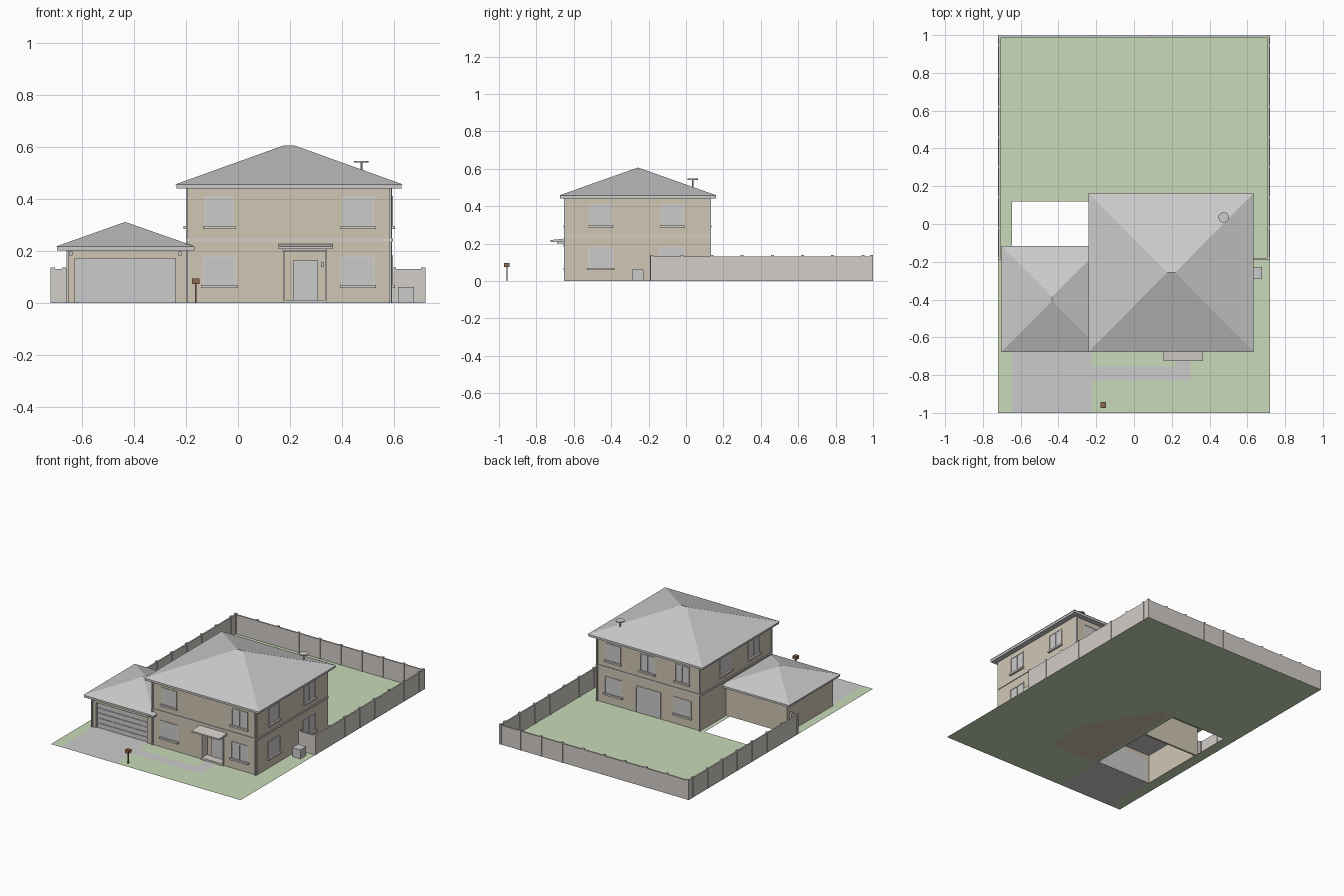
import bpy, bmesh, math

if "Cube" in bpy.data.objects:
    bpy.data.objects.remove(bpy.data.objects["Cube"])


def material(name, rgb):
    m = bpy.data.materials.new(name)
    m.diffuse_color = (*rgb, 1)
    m.use_nodes = True
    m.node_tree.nodes["Principled BSDF"].inputs["Base Color"].default_value = m.diffuse_color
    return m


WALL = material("beige_wall", (0.63, 0.565, 0.456))
TRIM = material("pale_trim", (0.66, 0.63, 0.60))
LAWN = material("lawn_green", (0.58, 0.71, 0.48))
FENCE = material("fence_pale", (0.65, 0.61, 0.58))
BROWN = material("brown", (0.26, 0.14, 0.08))


def finish(name, bm, mat=None):
    me = bpy.data.meshes.new(name)
    bmesh.ops.recalc_face_normals(bm, faces=bm.faces)
    bm.to_mesh(me)
    bm.free()
    ob = bpy.data.objects.new(name, me)
    if mat:
        me.materials.append(mat)
    bpy.context.collection.objects.link(ob)
    return ob


def boxes(name, items, mat=None):
    """One object from boxes given as (x0, x1, y0, y1, z0, z1)."""
    bm = bmesh.new()
    for x0, x1, y0, y1, z0, z1 in items:
        vs = bmesh.ops.create_cube(bm, size=1)["verts"]
        for v in vs:
            v.co = (x0 + (v.co.x + .5) * (x1 - x0), y0 + (v.co.y + .5) * (y1 - y0),
                    z0 + (v.co.z + .5) * (z1 - z0))
    return finish(name, bm, mat)


def prism(name, pts, vec, mat=None):
    """Flat polygon, extruded along vec if given."""
    bm = bmesh.new()
    f = bm.faces.new([bm.verts.new(p) for p in pts])
    if vec:
        r = bmesh.ops.extrude_face_region(bm, geom=[f], use_keep_orig=True)
        bmesh.ops.translate(bm, vec=vec, verts=[v for v in r["geom"] if isinstance(v, bmesh.types.BMVert)])
    elif f.normal.z < 0:
        f.normal_flip()
    return finish(name, bm, mat)


def hip_roof(name, x0, x1, y0, y1, z0, z1, ridge_a, ridge_b):
    bm = bmesh.new()
    for co in [(x0, y0, z0), (x1, y0, z0), (x1, y1, z0), (x0, y1, z0),
               (*ridge_a, z1), (*ridge_b, z1)]:
        bm.verts.new(co)
    bmesh.ops.convex_hull(bm, input=bm.verts)
    return finish(name, bm)


# House walls, with a recessed porch cut into the front
HX0, HX1, HY0, HY1 = -0.196, 0.592, -0.642, 0.123
house = boxes("house_walls", [(HX0, HX1, HY0, HY1, 0, 0.45)], WALL)
cutter = boxes("porch_cutter", [(0.18, 0.335, -0.7, -0.59, 0.012, 0.2)])
cutter.hide_render = True
mod = house.modifiers.new("porch", "BOOLEAN")
mod.object = cutter
mod.solver = "EXACT"
bpy.context.view_layer.update()
cut = bpy.data.meshes.new_from_object(house.evaluated_get(bpy.context.evaluated_depsgraph_get()))
house.modifiers.clear()
house.data = cut
bpy.data.objects.remove(cutter)


# Boxes placed on a wall: u along it, d outward depth, z up
def on_wall(side, u0, u1, d0, d1, z0, z1):
    return {"front": (u0, u1, HY0 - d1, HY0 - d0, z0, z1),
            "back": (u0, u1, HY1 + d0, HY1 + d1, z0, z1),
            "right": (HX1 + d0, HX1 + d1, u0, u1, z0, z1),
            "left": (HX0 - d1, HX0 - d0, u0, u1, z0, z1)}[side]


def window(name, side, u0, u1, z0, z1, sill=True):
    b, m = 0.007, (u0 + u1) / 2
    boxes(name + "_glass", [on_wall(side, u0, u1, -0.01, 0.001, z0, z1)])
    boxes(name + "_frame", [
        on_wall(side, u0 - b, u0, -0.01, 0.004, z0, z1 + b),
        on_wall(side, u1, u1 + b, -0.01, 0.004, z0, z1 + b),
        on_wall(side, u0, u1, -0.01, 0.004, z1, z1 + b)], TRIM)
    boxes(name + "_mullion", [on_wall(side, m - .002, m + .002, -0.01, 0.003, z0, z1)])
    if sill:
        boxes(name + "_sill", [on_wall(side, u0 - .012, u1 + .012, -0.01, 0.013, z0 - .012, z0)], TRIM)


UP, LOW = (0.297, 0.405), (0.07, 0.177)
layout = {
    "front": ([(-0.122, -0.022), (0.407, 0.517)], [(-0.13, -0.012), (0.404, 0.52)]),
    "right": ([(-0.51, -0.4), (-0.127, -0.018)], [(-0.517, -0.393), (-0.137, -0.012)]),
    "back": ([(0.415, 0.515), (0.155, 0.255), (-0.105, -0.01)], [(0.405, 0.525), (-0.12, 0.0)]),
    "left": ([(-0.51, -0.4), (-0.205, -0.09)], [])}
for side, (upper, lower) in layout.items():
    for i, (a, b) in enumerate(upper):
        window(f"{side}_upper_window_{i}", side, a, b, *UP)
    for i, (a, b) in enumerate(lower):
        window(f"{side}_lower_window_{i}", side, a, b, *LOW)
window("patio_door", "back", 0.11, 0.29, 0.005, 0.175, sill=False)

# Trim band between storeys, and downspouts at the corners
boxes("storey_band", [(HX0 - .005, HX1 + .005, HY0 - .005, HY1 + .005, 0.238, 0.25)], TRIM)
boxes("downspouts", [(x - .004, x + .004, y - .006, y + .006, 0, 0.447)
                     for x in (HX0, HX1 - .006) for y in (HY0 - .004, HY1 + .004)])

# Main roof with fascia
boxes("house_fascia", [(-0.236, 0.629, -0.674, 0.16, 0.442, 0.459)])
hip_roof("house_roof", -0.24, 0.633, -0.677, 0.163, 0.458, 0.607, (0.175, -0.257), (0.218, -0.257))

# Porch: door, surround, step and sloping canopy
boxes("front_door", [(0.212, 0.308, -0.598, -0.588, 0.012, 0.165)])
boxes("porch_step", [(0.173, 0.342, -0.652, -0.595, 0, 0.013)], TRIM)
boxes("porch_surround", [(0.173, 0.18, -0.648, -0.6, 0, 0.2), (0.335, 0.342, -0.648, -0.6, 0, 0.2),
                         (0.173, 0.342, -0.648, -0.6, 0.198, 0.205)], TRIM)
boxes("door_lamp", [(0.319, 0.331, -0.6, -0.59, 0.14, 0.158)])
prism("porch_canopy", [(0.155, -0.64, 0.228), (0.155, -0.724, 0.219), (0.155, -0.724, 0.209),
                       (0.155, -0.64, 0.212)], (0.21, 0, 0), TRIM)
boxes("canopy_brackets", [(x, x + .008, -0.69, -0.64, 0.2, 0.213) for x in (0.172, 0.335)], TRIM)

# Garage: open-bottomed shell, door panels, roof
boxes("garage_walls", [(-0.658, -0.646, HY0, -0.155, 0, 0.21), (-0.646, HX0, -0.167, -0.155, 0, 0.21),
                       (-0.646, -0.627, HY0, -0.622, 0, 0.21), (-0.24, HX0, HY0, -0.622, 0, 0.21),
                       (-0.627, -0.24, HY0, -0.622, 0.172, 0.21)], WALL)
n, h = 5, 0.172 / 5
boxes("garage_door", [(-0.627, -0.24, -0.63, -0.622, 0, 0.172)]
      + [(-0.624, -0.243, -0.634, -0.63, i * h + .002, (i + 1) * h - .002) for i in range(n)])
boxes("garage_lamps", [(x - .006, x + .006, -0.654, HY0, 0.184, 0.199) for x in (-0.643, -0.224)])
boxes("garage_downspouts", [(-0.66, -0.652, -0.652, HY0, 0, 0.206)])
boxes("garage_fascia", [(-0.697, -0.168, -0.674, -0.12, 0.203, 0.219)])
hip_roof("garage_roof", -0.702, -0.164, -0.677, -0.117, 0.218, 0.313, (-0.434, -0.41), (-0.434, -0.385))

# Ground: lawn with a bay on the left, driveway and path
prism("lawn", [(-.72, -1, 0), (-.645, -1, 0), (-.645, .12, 0), (-.225, .12, 0), (-.225, -1, 0),
               (.72, -1, 0), (.72, .997, 0), (-.72, .997, 0)], None, LAWN)
prism("driveway", [(-.645, -1, 0), (-.225, -1, 0), (-.225, -.632, 0), (-.645, -.632, 0)], None)
prism("path", [(-.225, -.83, .002), (.3, -.83, .002), (.3, -.652, .002), (.22, -.652, .002),
               (.22, -.755, .002), (-.225, -.755, .002)], None)

# Fence panels and regularly spaced posts
FZ = 0.132
boxes("fence_panels", [(-.718, -.708, -.19, 1, 0, FZ), (.708, .718, -.19, 1, 0, FZ),
                       (-.718, .718, .988, .998, 0, FZ), (-.718, -.656, -.19, -.18, 0, FZ),
                       (.59, .718, -.19, -.18, 0, FZ)], FENCE)
posts = [(s * .713, -.183 + .1612 * i) for s in (-1, 1) for i in range(8)]
posts += [(-.55 + .159 * i, .992) for i in range(8)] + [(-.712, .992), (.712, .992), (-.67, -.184), (.6, -.184)]
boxes("fence_posts", [(x - .008, x + .008, y - .008, y + .008, 0, 0.138) for x, y in posts], FENCE)

# Air conditioner beside the right wall
boxes("air_conditioner", [(0.615, 0.677, -0.29, -0.228, 0, 0.062)])

# Mailbox on a post
boxes("mailbox", [(-0.177, -0.149, -0.973, -0.943, 0.074, 0.096)], BROWN)
boxes("mailbox_post", [(-0.166, -0.16, -0.961, -0.955, 0, 0.075)], BROWN)


# Roof vent: pole with a flat disc
def cylinder(name, r, x, y, z0, z1):
    bm = bmesh.new()
    bmesh.ops.create_cone(bm, cap_ends=True, segments=20, radius1=r, radius2=r, depth=z1 - z0)
    bmesh.ops.translate(bm, vec=(x, y, (z0 + z1) / 2), verts=bm.verts)
    return finish(name, bm)


cylinder("vent_pole", 0.004, 0.475, 0.035, 0.48, 0.543)
cylinder("vent_cap", 0.028, 0.475, 0.035, 0.541, 0.547)
